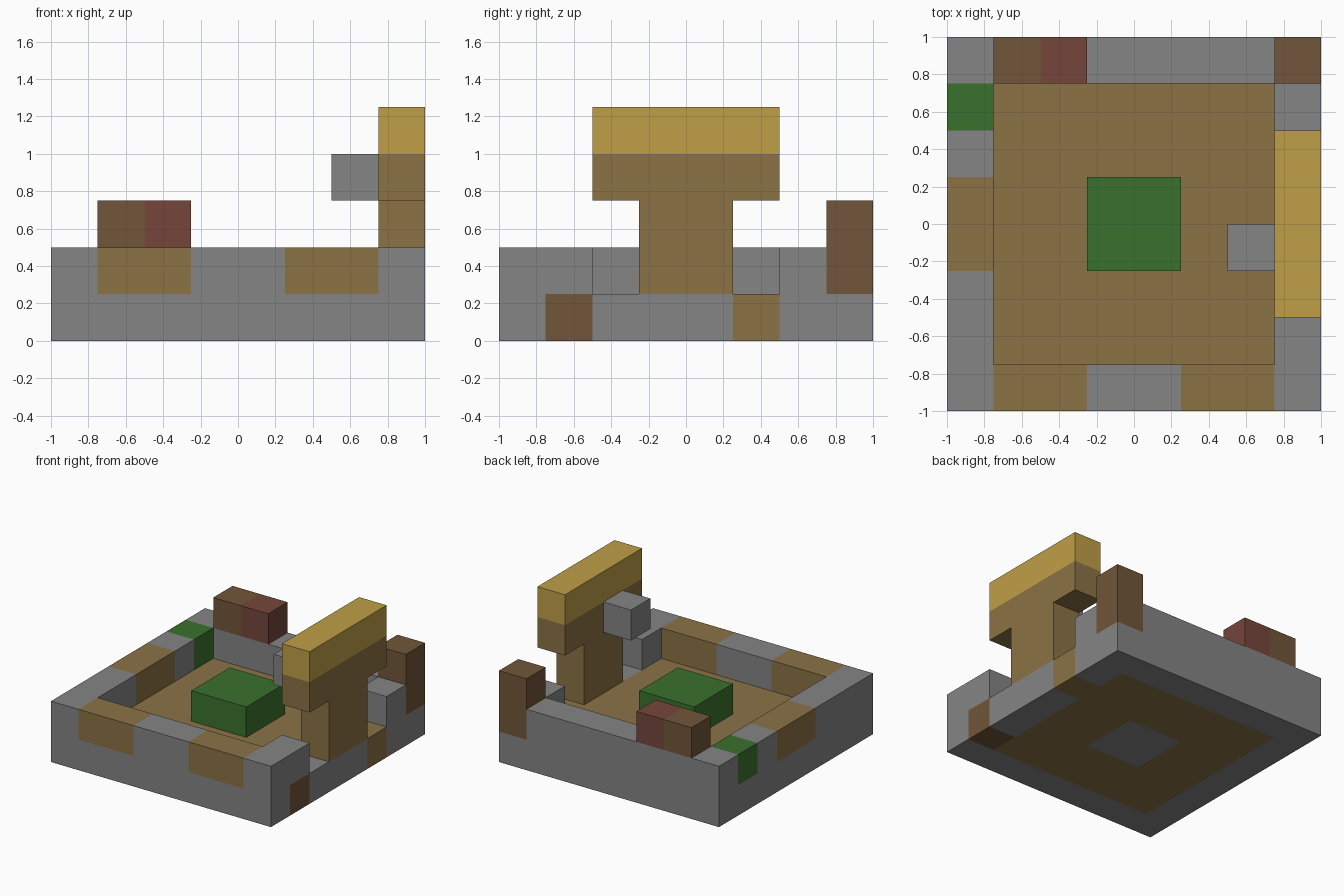
import bpy
import bmesh
from mathutils import Vector

cube = bpy.data.objects.get("Cube")
if cube:
    bpy.data.objects.remove(cube, do_unlink=True)

CELL = 0.25
ORIGIN = Vector((-1, -1, 0))


def srgb(*rgb):
    return tuple(((c / 255 + 0.055) / 1.055) ** 2.4 for c in rgb) + (1.0,)


def make_material(name, color):
    mat = bpy.data.materials.new(name)
    mat.use_nodes = True
    mat.diffuse_color = color
    bsdf = mat.node_tree.nodes["Principled BSDF"]
    bsdf.inputs["Base Color"].default_value = color
    bsdf.inputs["Roughness"].default_value = 0.9
    return mat


COLORS = {
    "stone": srgb(133, 133, 133),
    "earth": srgb(139, 115, 70),
    "gold": srgb(191, 159, 71),
    "wood": srgb(113, 86, 58),
    "brick": srgb(117, 70, 59),
    "grass": srgb(58, 113, 45),
}
MATERIALS = {n: make_material(n, c) for n, c in COLORS.items()}

# Every filled cell maps to its part and colour; later blocks repaint earlier ones
cells = {}


def block(part, color, start, size=(1, 1, 1)):
    for i in range(size[0]):
        for j in range(size[1]):
            for k in range(size[2]):
                key = (start[0] + i, start[1] + j, start[2] + k)
                cells[key] = (part, color)


# Enclosing walls and sunken floor
block("walls", "stone", (0, 0, 0), (8, 8, 2))
block("floor", "earth", (1, 1, 0), (6, 6, 1))
block("floor", "stone", (3, 3, 0), (2, 2, 1))
for i in range(1, 7):
    for j in range(1, 7):
        del cells[i, j, 1]

# Earth and grass patches in the walls
block("walls", "earth", (1, 0, 1), (2, 1, 1))
block("walls", "earth", (5, 0, 1), (2, 1, 1))
block("walls", "earth", (0, 3, 1), (1, 2, 1))
block("walls", "grass", (0, 6, 1))
block("walls", "wood", (7, 1, 0))
block("walls", "earth", (7, 5, 0))

# Openings either side of the sign post
for j in (2, 5):
    del cells[7, j, 1]

# Grass mound in the middle
block("mound", "grass", (3, 3, 1), (2, 2, 1))

# T-shaped sign with a gold cap and a stone knob
block("sign", "earth", (7, 3, 1), (1, 2, 2))
block("sign", "earth", (7, 2, 3), (1, 4, 1))
block("sign", "gold", (7, 2, 4), (1, 4, 1))
block("sign_knob", "stone", (6, 3, 3))

# Blocks on the back wall
block("corner_post", "wood", (7, 7, 1), (1, 1, 2))
block("wall_blocks", "wood", (1, 7, 2))
block("wall_blocks", "brick", (2, 7, 2))


def build_part(part):
    """Make the exposed faces of one part and join its flat areas."""
    mesh = bpy.data.meshes.new(part)
    bm = bmesh.new()
    slots = []
    for key, (owner, color) in cells.items():
        if owner != part:
            continue
        if color not in slots:
            slots.append(color)
            mesh.materials.append(MATERIALS[color])
        centre = Vector(key) + Vector((0.5, 0.5, 0.5))
        for axis in range(3):
            for sign in (-1, 1):
                n = Vector((0, 0, 0))
                n[axis] = sign
                if tuple(int(a + b) for a, b in zip(key, n)) in cells:
                    continue
                u = Vector((0, 0, 0))
                u[(axis + 1) % 3] = 0.5
                v = n.cross(u)
                mid = centre + n * 0.5
                corners = (mid - u - v, mid + u - v, mid + u + v, mid - u + v)
                face = bm.faces.new([bm.verts.new(ORIGIN + c * CELL) for c in corners])
                face.material_index = slots.index(color)
    bmesh.ops.remove_doubles(bm, verts=bm.verts, dist=0.001)
    bmesh.ops.dissolve_limit(bm, angle_limit=0.01, verts=bm.verts,
                             edges=bm.edges, delimit={'MATERIAL'})
    bm.to_mesh(mesh)
    bm.free()
    obj = bpy.data.objects.new(part, mesh)
    bpy.context.collection.objects.link(obj)


for part in sorted({owner for owner, _ in cells.values()}):
    build_part(part)
